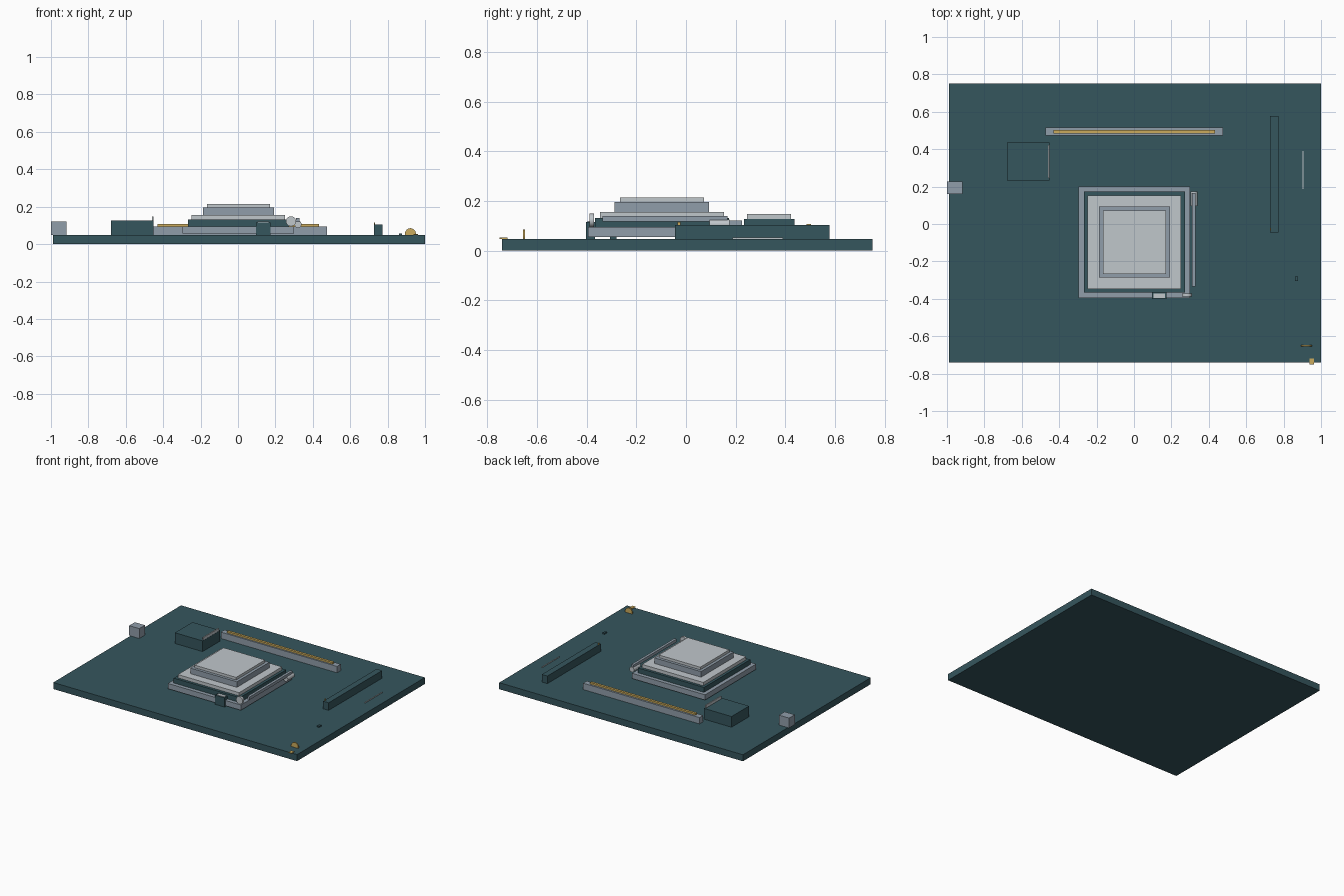
import bpy
import math

cube = bpy.data.objects.get("Cube")
if cube:
    bpy.data.objects.remove(cube, do_unlink=True)


def material(name, color):
    m = bpy.data.materials.new(name)
    m.use_nodes = True
    m.diffuse_color = (*color, 1)
    m.node_tree.nodes["Principled BSDF"].inputs["Base Color"].default_value = (*color, 1)
    return m


teal = material("dark teal", (0.036, 0.092, 0.11))
grey = material("blue grey", (0.28, 0.34, 0.40))
silver = material("pale silver", (0.53, 0.57, 0.60))
gold = material("gold", (0.60, 0.41, 0.11))


def box(name, x, y, z, mat):
    """Box given by its low and high limits on each axis."""
    bpy.ops.mesh.primitive_cube_add(size=1)
    ob = bpy.context.object
    ob.name = name
    ob.location = [(a + b) / 2 for a, b in (x, y, z)]
    ob.scale = [b - a for a, b in (x, y, z)]
    bpy.ops.object.transform_apply(location=False, rotation=False, scale=True)
    ob.data.materials.append(mat)
    return ob


def rod(name, x, z, radius, y, mat):
    """Cylinder lying along y."""
    bpy.ops.mesh.primitive_cylinder_add(
        vertices=24, radius=radius, depth=y[1] - y[0],
        location=(x, sum(y) / 2, z), rotation=(math.pi / 2, 0, 0))
    ob = bpy.context.object
    ob.name = name
    ob.data.materials.append(mat)
    bpy.ops.object.shade_smooth_by_angle()
    return ob


TOP = 0.048  # board surface

# Circuit board
box("board", (-0.99, 1), (-0.74, 0.75), (0, TOP), teal)

# Processor stack: concentric square tiers (half width, bottom, top)
tiers = [("socket", 0.298, 0.056, 0.095, grey),
         ("socket_frame", 0.27, 0.095, 0.131, teal),
         ("heat_spreader", 0.25, 0.131, 0.155, silver),
         ("processor_block", 0.19, 0.155, 0.196, grey),
         ("processor_cap", 0.169, 0.196, 0.215, silver)]
for name, half, low, high, mat in tiers:
    box(name, (0.002 - half, 0.002 + half), (-0.097 - half, -0.097 + half), (low, high), mat)

# Socket lever with hinge, knob and front clip
box("lever_arm", (0.311, 0.33), (-0.335, 0.167), (0.118, 0.14), grey)
rod("lever_hinge", 0.321, 0.106, 0.019, (0.095, 0.175), silver)
rod("lever_knob", 0.283, 0.122, 0.027, (-0.388, -0.371), silver)
box("socket_clip", (0.095, 0.173), (-0.402, -0.366), (TOP, 0.116), teal)
box("clip_plate", (0.104, 0.165), (-0.396, -0.372), (0.116, 0.12), silver)

# Long expansion slot with contact strip
box("slot_housing", (-0.472, 0.477), (0.474, 0.517), (TOP, 0.095), grey)
box("slot_contacts", (-0.43, 0.432), (0.485, 0.503), (0.095, 0.108), gold)

# Chip block with an upright plate on its inner edge
box("chip_block", (-0.678, -0.452), (0.233, 0.437), (TOP, 0.127), teal)
box("chip_fin", (-0.461, -0.453), (0.246, 0.423), (0.127, 0.147), silver)

# Memory bar and its pin
box("memory_bar", (0.727, 0.772), (-0.045, 0.578), (TOP, 0.104), teal)
box("memory_pin", (0.728, 0.733), (-0.034, -0.022), (0.104, 0.116), gold)

# Edge port
box("edge_port", (-1, -0.918), (0.16, 0.226), (TOP, 0.121), grey)

# Small surface parts
box("trace_strip", (0.9, 0.906), (0.187, 0.39), (TOP, 0.053), silver)
box("small_component", (0.86, 0.876), (-0.305, -0.28), (TOP, 0.058), teal)
rod("coin_disc", 0.922, 0.056, 0.029, (-0.656, -0.648), gold)
box("edge_contact", (0.938, 0.963), (-0.75, -0.718), (TOP, 0.053), gold)
